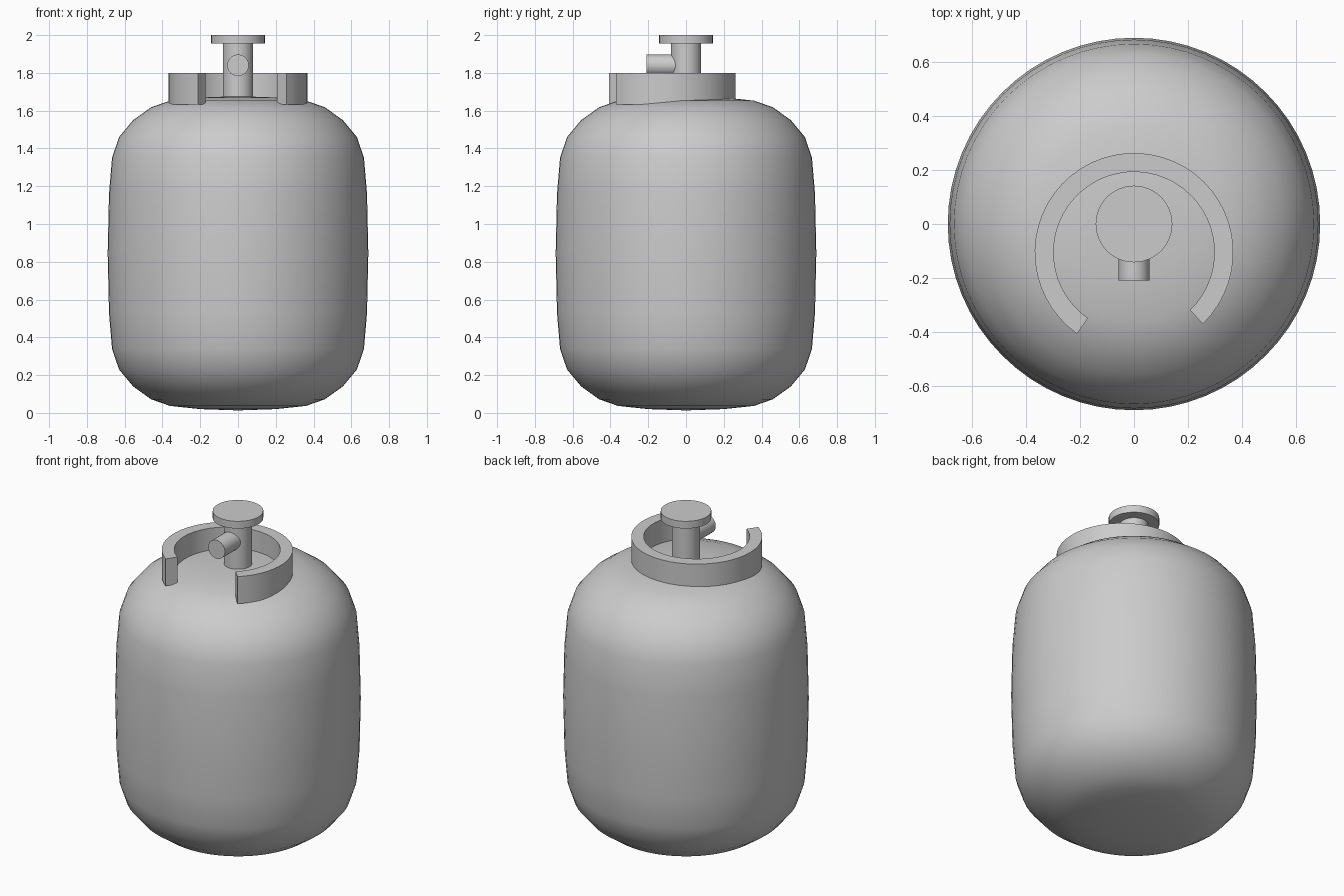
import bpy, bmesh
from math import radians, cos, sin, pi

if "Cube" in bpy.data.objects:
    bpy.data.objects.remove(bpy.data.objects["Cube"])

GREY = (0.6, 0.6, 0.6, 1)
metal = bpy.data.materials.new("grey_metal")
metal.use_nodes = True
metal.diffuse_color = GREY
metal.node_tree.nodes["Principled BSDF"].inputs["Base Color"].default_value = GREY


def finish(name, bm, angle):
    """Turn a bmesh into a shaded, coloured object."""
    bmesh.ops.recalc_face_normals(bm, faces=bm.faces)
    mesh = bpy.data.meshes.new(name)
    bm.to_mesh(mesh)
    bm.free()
    mesh.materials.append(metal)
    obj = bpy.data.objects.new(name, mesh)
    bpy.context.collection.objects.link(obj)
    bpy.ops.object.select_all(action="DESELECT")
    obj.select_set(True)
    bpy.context.view_layer.objects.active = obj
    bpy.ops.object.shade_smooth_by_angle(angle=radians(angle))
    return obj


def sweep(name, profile, start, end, steps, closed, angle):
    """Sweep an (r, z) profile about z; a full turn, or an arc with end caps."""
    bm = bmesh.new()
    full = end - start >= 360
    rings = []
    for i in range(steps if full else steps + 1):
        a = radians(start + (end - start) * i / steps)
        rings.append([bm.verts.new((r * cos(a), r * sin(a), z)) for r, z in profile])
    pairs = list(zip(rings, rings[1:] + rings[:1] if full else rings[1:]))
    count = len(profile)
    for a, b in pairs:
        for j in range(count if closed else count - 1):
            k = (j + 1) % count
            bm.faces.new((a[j], b[j], b[k], a[k]))
    if not full:
        bm.faces.new(rings[0])
        bm.faces.new(rings[-1])
    bmesh.ops.remove_doubles(bm, verts=bm.verts, dist=0.0001)
    return finish(name, bm, angle)


# Tank: rounded shell, the lower half mirrors the upper half
MID = 0.845
half = [(0.69, 0), (0.683, 0.315), (0.667, 0.505), (0.63, 0.615), (0.555, 0.705),
        (0.46, 0.773), (0.36, 0.808), (0.2, 0.825), (0, 0.832)]
shell = [(r, MID - h) for r, h in reversed(half)] + [(r, MID + h) for r, h in half[1:]]
sweep("tank", shell, 0, 360, 64, False, 60)

# Collar: open guard ring around the valve, set toward the front
collar = sweep("collar", [(0.298, 1.632), (0.368, 1.632), (0.368, 1.8), (0.298, 1.8)],
               -46, 235, 40, True, 30)
collar.location.y = -0.105


# Valve: stem and knob, then the outlet facing forward
def disc(name, radius, low, high):
    return sweep(name, [(0, low), (radius, low), (radius, high), (0, high)],
                 0, 360, 48, False, 30)


disc("valve_stem", 0.08, 1.64, 1.96)
disc("valve_knob", 0.142, 1.955, 2.0)
outlet = disc("valve_outlet", 0.057, 0, 0.21)
outlet.rotation_euler.x = pi / 2
outlet.location.z = 1.84
